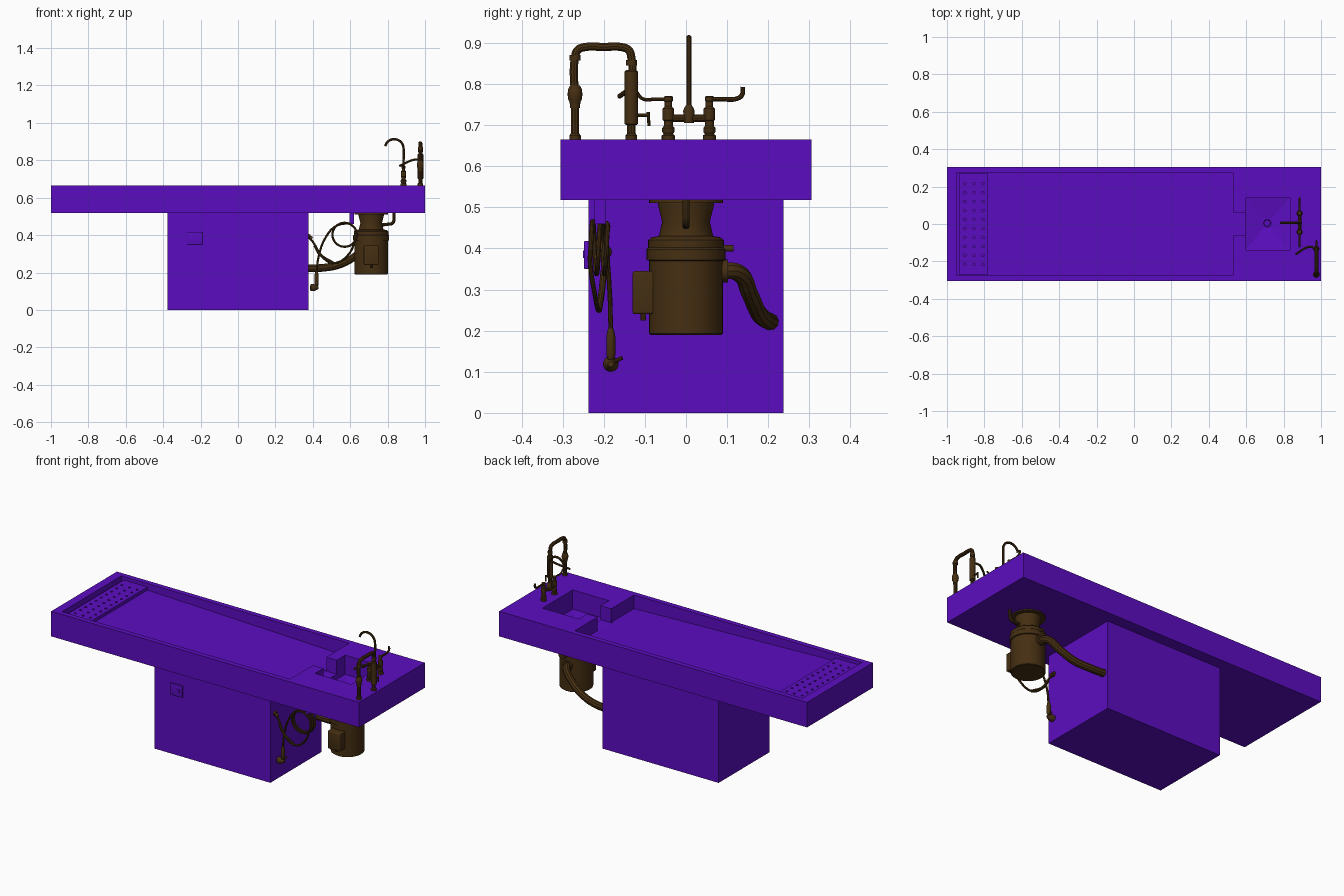
import bpy, bmesh, math
from mathutils import Vector

if "Cube" in bpy.data.objects:
    bpy.data.objects.remove(bpy.data.objects["Cube"])


def material(name, rgb):
    m = bpy.data.materials.new(name)
    m.diffuse_color = (*rgb, 1)
    m.use_nodes = True
    m.node_tree.nodes["Principled BSDF"].inputs["Base Color"].default_value = m.diffuse_color
    return m


PURPLE = material("purple_enamel", (0.105, 0.004, 0.53))
BROWN = material("brown_metal", (0.06, 0.028, 0.006))


def finish(name, bm, mat, smooth=False):
    bmesh.ops.recalc_face_normals(bm, faces=bm.faces)
    me = bpy.data.meshes.new(name)
    bm.to_mesh(me)
    bm.free()
    ob = bpy.data.objects.new(name, me)
    bpy.context.collection.objects.link(ob)
    me.materials.append(mat)
    if smooth:
        shade(ob)
    return ob


def shade(ob):
    bpy.ops.object.select_all(action='DESELECT')
    ob.select_set(True)
    bpy.context.view_layer.objects.active = ob
    bpy.ops.object.shade_smooth_by_angle(angle=math.radians(35))


def box(name, lo, hi, mat=PURPLE, bevel=0):
    bm = bmesh.new()
    bmesh.ops.create_cube(bm, size=1)
    for v in bm.verts:
        v.co = [(a + b) / 2 + c * (b - a) for a, b, c in zip(lo, hi, v.co)]
    if bevel:
        bmesh.ops.bevel(bm, geom=bm.edges[:], offset=bevel, segments=3, profile=0.5, affect='EDGES')
    return finish(name, bm, mat, bool(bevel))


def prism(name, profile, y0, y1, mat=PURPLE):
    """Side profile in x,z extruded along y."""
    bm = bmesh.new()
    f = bm.faces.new([bm.verts.new((x, y0, z)) for x, z in profile])
    ext = bmesh.ops.extrude_face_region(bm, geom=[f])
    for v in ext['geom']:
        if isinstance(v, bmesh.types.BMVert):
            v.co.y = y1
    return finish(name, bm, mat)


def lathe(name, profile, at, mat=BROWN, axis=(0, 0, 1), n=24):
    """Radius/height profile turned about an axis, capped at both ends."""
    bm = bmesh.new()
    q = Vector(axis).to_track_quat('Z', 'Y')
    rings = []
    for r, h in profile:
        rings.append([bm.verts.new(Vector(at) + q @ Vector((r * math.cos(2 * math.pi * i / n),
                      r * math.sin(2 * math.pi * i / n), h))) for i in range(n)])
    for a, b in zip(rings, rings[1:]):
        for i in range(n):
            bm.faces.new((a[i], a[(i + 1) % n], b[(i + 1) % n], b[i]))
    bm.faces.new(rings[0])
    bm.faces.new(rings[-1])
    return finish(name, bm, mat, True)


def tube(name, pts, r, mat=BROWN, res=6):
    """Round tube through the given points."""
    cu = bpy.data.curves.new(name + "_path", 'CURVE')
    cu.dimensions = '3D'
    cu.bevel_depth, cu.bevel_resolution, cu.resolution_u = r, 3, res
    cu.use_fill_caps = True
    sp = cu.splines.new('BEZIER')
    sp.bezier_points.add(len(pts) - 1)
    for bp, p in zip(sp.bezier_points, pts):
        bp.co = p
        bp.handle_left_type = bp.handle_right_type = 'AUTO'
    tmp = bpy.data.objects.new("tmp", cu)
    bpy.context.collection.objects.link(tmp)
    dg = bpy.context.evaluated_depsgraph_get()
    me = bpy.data.meshes.new_from_object(tmp.evaluated_get(dg))
    bpy.data.objects.remove(tmp)
    ob = bpy.data.objects.new(name, me)
    bpy.context.collection.objects.link(ob)
    me.materials.clear()
    me.materials.append(mat)
    shade(ob)
    return ob


def cut(ob, cutter):
    m = ob.modifiers.new("cut", 'BOOLEAN')
    m.operation, m.solver, m.object = 'DIFFERENCE', 'EXACT', cutter
    bpy.context.view_layer.objects.active = ob
    bpy.ops.object.modifier_apply(modifier=m.name)
    bpy.data.objects.remove(cutter)


# Table top with sloping tray, drain channel and sink
top = box("table_top", (-1, -0.305, 0.518), (1, 0.305, 0.665))
cut(top, prism("tray_cutter", [(-0.95, 0.7), (-0.95, 0.632), (0.53, 0.585), (0.53, 0.7)], -0.275, 0.275))
cut(top, box("channel_cutter", (0.52, -0.062, 0.583), (0.62, 0.062, 0.7)))
bm = bmesh.new()
loops = [[bm.verts.new((x, y, z)) for x, y in ((0.598, -0.14), (0.834, -0.14), (0.834, 0.14), (0.598, 0.14))]
         for z in (0.7, 0.552)]
tip = bm.verts.new((0.712, 0.005, 0.532))
bm.faces.new(loops[0])
for i in range(4):
    j = (i + 1) % 4
    bm.faces.new((loops[0][i], loops[0][j], loops[1][j], loops[1][i]))
    bm.faces.new((loops[1][i], loops[1][j], tip))
cut(top, finish("sink_cutter", bm, PURPLE))
lathe("sink_drain", [(0.026, 0), (0.026, 0.007), (0.02, 0.009), (0.016, 0.004)], (0.712, 0.005, 0.53), PURPLE)

# Perforated head plate
plate = box("perforated_plate", (-0.935, -0.274, 0.622), (-0.78, 0.274, 0.645))
bm = bmesh.new()
for x in (-0.905, -0.855, -0.807):
    for i in range(10):
        g = bmesh.ops.create_cone(bm, cap_ends=True, segments=12, radius1=0.007, radius2=0.007, depth=0.1)
        bmesh.ops.translate(bm, verts=g['verts'], vec=(x, -0.216 + i * 0.048, 0.64))
cut(plate, finish("hole_cutter", bm, PURPLE))

# Pedestal and its small outlet box
box("pedestal", (-0.378, -0.237, 0), (0.376, 0.237, 0.52))
box("outlet_box", (-0.27, -0.248, 0.35), (-0.19, -0.235, 0.418), bevel=0.003)
box("outlet_switch", (-0.225, -0.251, 0.377), (-0.207, -0.247, 0.395))

# Waste disposer under the sink
lathe("disposer_body", [(0.086, 0.19), (0.09, 0.193), (0.09, 0.37), (0.096, 0.372), (0.096, 0.398), (0.092, 0.402),
                        (0.092, 0.42), (0.084, 0.427), (0.066, 0.43), (0.058, 0.465), (0.068, 0.505), (0.068, 0.511),
                        (0.09, 0.511), (0.09, 0.519)], (0.712, 0, 0), n=40)
box("disposer_switch_box", (0.672, -0.13, 0.24), (0.752, -0.075, 0.345), BROWN, 0.006)
tube("switch_conduit", [(0.712, -0.104, 0.24), (0.712, -0.104, 0.225)], 0.007)
lathe("disposer_clamp_bolt", [(0.008, 0), (0.008, 0.03)], (0.712, 0.085, 0.4), axis=(0, 1, 0), n=12)
tube("disposer_water_pipe", [(0.765, 0, 0.455), (0.8, 0, 0.458), (0.828, 0, 0.466), (0.834, 0, 0.49),
                             (0.834, 0, 0.525)], 0.009)
lathe("outlet_collar", [(0.028, 0), (0.028, 0.02)], (0.705, 0.082, 0.345), axis=(0, 1, 0))
tube("waste_pipe", [(0.705, 0.08, 0.345), (0.69, 0.125, 0.342), (0.63, 0.155, 0.29), (0.55, 0.175, 0.245),
                    (0.46, 0.195, 0.226), (0.37, 0.205, 0.222)], 0.021)

# Hook, coiled hose and spray head
box("hose_hook", (0.595, -0.222, 0.46), (0.62, -0.195, 0.52))
coil = []
for i in range(29):
    a = math.radians(-60 + i * 30)
    coil.append((0.57 + 0.065 * math.cos(a), -0.235 + 0.0016 * i, 0.402 + 0.064 * math.sin(a)))
tube("hose", [(0.37, -0.195, 0.395), (0.4, -0.197, 0.365), (0.44, -0.205, 0.295), (0.51, -0.212, 0.25),
              (0.585, -0.222, 0.29)] + coil[1:] +
     [(0.6, -0.192, 0.46), (0.53, -0.195, 0.452), (0.47, -0.192, 0.39), (0.43, -0.185, 0.28), (0.42, -0.183, 0.19)],
     0.0058, res=4)
tube("hose_sleeve", [(0.41, -0.2, 0.345), (0.44, -0.205, 0.295), (0.51, -0.212, 0.25)], 0.008)
lathe("wall_fitting", [(0.014, 0), (0.014, 0.012), (0.009, 0.015), (0.009, 0.03)], (0.37, -0.195, 0.395),
      axis=(1, 0, -0.5), n=16)
lathe("spray_handle", [(0.007, 0), (0.011, 0.01), (0.011, 0.055), (0.007, 0.075)], (0.42, -0.183, 0.13), n=16)
lathe("spray_head", [(0.008, -0.026), (0.019, -0.02), (0.019, -0.004), (0.012, 0.012), (0.007, 0.02)],
      (0.41, -0.183, 0.119), axis=(1, 0, 0), n=20)
tube("spray_trigger", [(0.42, -0.18, 0.123), (0.425, -0.155, 0.134)], 0.005)

# Bridge tap: two valves, crossbar, gooseneck spout and levers
for side, y in (("left", -0.043), ("right", 0.057)):
    lathe(side + "_valve", [(0.016, 0.664), (0.016, 0.675), (0.011, 0.678), (0.015, 0.684), (0.015, 0.693),
                            (0.011, 0.698), (0.011, 0.71), (0.014, 0.713), (0.014, 0.74), (0.009, 0.745),
                            (0.009, 0.757), (0.011, 0.759), (0.011, 0.769), (0.007, 0.771)], (0.885, y, 0), n=16)
tube("left_lever", [(0.885, -0.043, 0.763), (0.885, -0.075, 0.763), (0.885, -0.105, 0.764),
                    (0.885, -0.122, 0.782)], 0.0045)
tube("right_lever", [(0.885, 0.057, 0.763), (0.885, 0.09, 0.763), (0.885, 0.122, 0.764),
                     (0.885, 0.136, 0.773), (0.885, 0.138, 0.793)], 0.006)
tube("tap_crossbar", [(0.885, -0.043, 0.717), (0.885, 0.057, 0.717)], 0.0095)
lathe("spout_collar", [(0.012, 0.705), (0.014, 0.735), (0.011, 0.742), (0.006, 0.75)], (0.885, 0.007, 0), n=16)
arc = [(0.835 + 0.05 * math.cos(math.radians(a)), 0.007, 0.863 + 0.05 * math.sin(math.radians(a)))
       for a in range(0, 166, 15)]
tube("gooseneck_spout", [(0.885, 0.007, 0.73), (0.885, 0.007, 0.8)] + arc, 0.0065)

# Backflow preventer loop at the table corner
X = 0.975
for y in (-0.27, -0.133):
    lathe("loop_base", [(0.014, 0.664), (0.014, 0.675), (0.01, 0.68)], (X, y, 0), n=16)
tube("loop_pipe", [(X, -0.27, 0.665), (X, -0.27, 0.76), (X, -0.27, 0.865), (X, -0.263, 0.883), (X, -0.245, 0.89),
                   (X, -0.2, 0.89), (X, -0.158, 0.89), (X, -0.14, 0.883), (X, -0.133, 0.865), (X, -0.133, 0.76),
                   (X, -0.133, 0.665)], 0.0105)
for y, z in ((-0.27, 0.857), (-0.133, 0.845)):
    lathe("elbow_collar", [(0.0135, 0), (0.0135, 0.014)], (X, y, z), n=16)
lathe("union_fitting", [(0.012, 0.742), (0.013, 0.755), (0.017, 0.763), (0.018, 0.775), (0.017, 0.787),
                        (0.012, 0.797)], (X, -0.27, 0), n=16)
lathe("breaker_body", [(0.012, 0.7), (0.016, 0.703), (0.016, 0.83), (0.012, 0.834)], (X, -0.133, 0), n=20)
tube("valve_stem", [(X, -0.133, 0.724), (X, -0.092, 0.724)], 0.005)
tube("valve_lever", [(X, -0.092, 0.732), (X, -0.09, 0.698)], 0.004)
tube("breaker_arm", [(X, -0.133, 0.805), (0.94, -0.122, 0.803), (0.905, -0.135, 0.79), (0.865, -0.162, 0.77)], 0.006)
